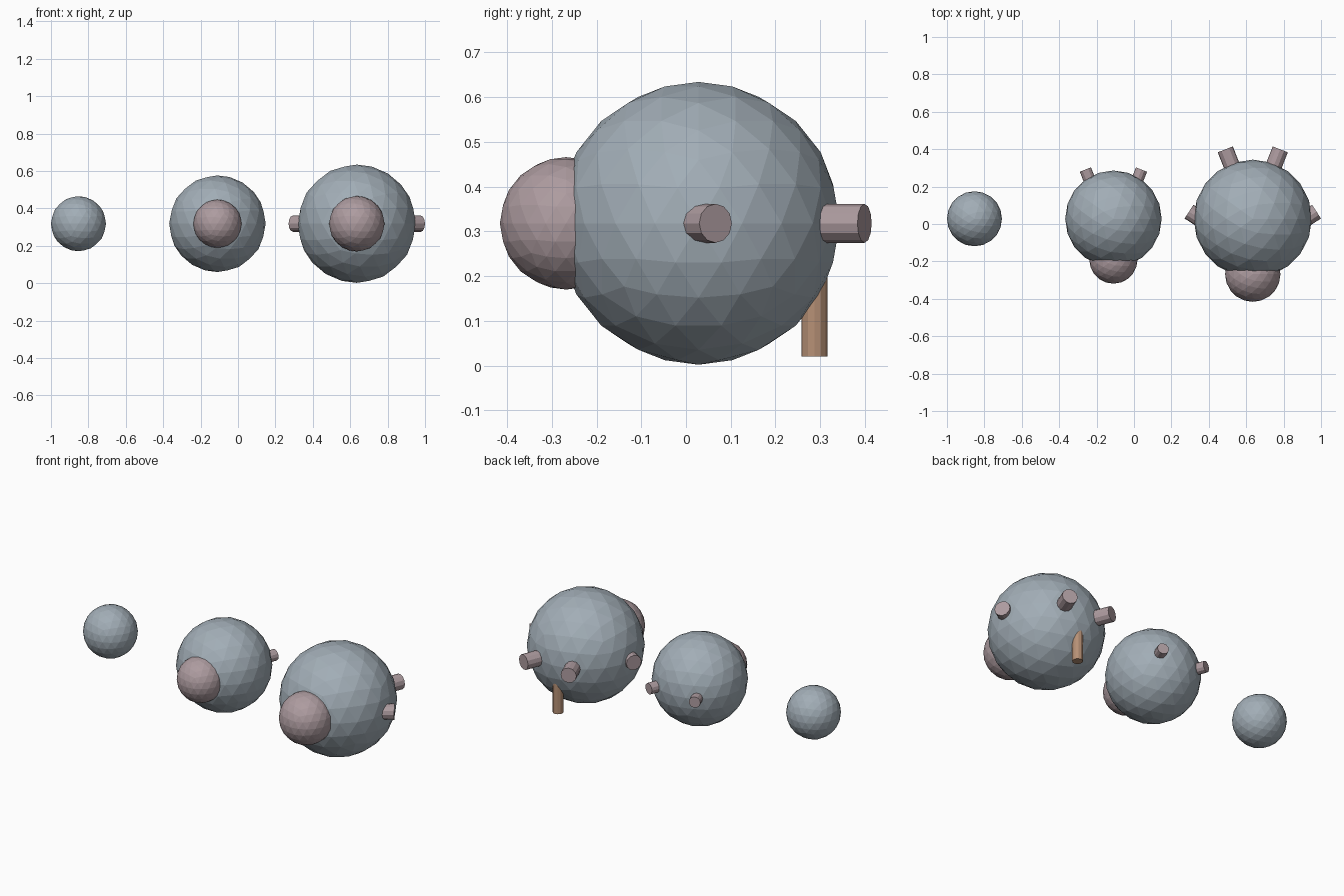
import bpy
from math import sin, cos, radians
from mathutils import Vector

if "Cube" in bpy.data.objects:
    bpy.data.objects.remove(bpy.data.objects["Cube"])


def material(name, rgb):
    m = bpy.data.materials.new(name)
    m.diffuse_color = (*rgb, 1)
    m.use_nodes = True
    m.node_tree.nodes["Principled BSDF"].inputs["Base Color"].default_value = m.diffuse_color
    return m


BLUE = material("slate", (0.36, 0.42, 0.47))
PINK = material("dusty_pink", (0.42, 0.33, 0.35))
TAN = material("tan", (0.47, 0.28, 0.18))
Y, Z = 0.028, 0.318


def ball(name, x, y, r, mat):
    bpy.ops.mesh.primitive_ico_sphere_add(subdivisions=3, radius=r, location=(x, y, Z))
    ob = bpy.context.object
    ob.name = name
    ob.data.materials.append(mat)


def rod(name, end, direction, r, length, mat):
    # cylinder whose outer cap is centred on end
    d = Vector(direction).normalized()
    bpy.ops.mesh.primitive_cylinder_add(vertices=12, radius=r, depth=length,
                                        location=Vector(end) - d * length / 2)
    ob = bpy.context.object
    ob.name = name
    ob.rotation_euler = d.to_track_quat('Z', 'Y').to_euler()
    ob.data.materials.append(mat)


def peg_pair(name, x, dx, y, angle, r, length):
    # mirrored pegs, angle measured from +y outwards
    a = radians(angle)
    for side, s in (("left", -1), ("right", 1)):
        rod(f"{name}_{side}", (x + s * dx, y, Z), (s * sin(a), cos(a), 0), r, length, PINK)


# three body balls
ball("small_ball", -0.853, Y, 0.147, BLUE)
ball("middle_ball", -0.11, Y, 0.258, BLUE)
ball("large_ball", 0.635, Y, 0.316, BLUE)

# front knobs
ball("middle_knob", -0.11, -0.19, 0.129, PINK)
ball("large_knob", 0.635, -0.268, 0.148, PINK)

# pegs
peg_pair("middle_back_peg", -0.11, 0.15, 0.291, 21.5, 0.032, 0.12)
peg_pair("large_back_peg", 0.635, 0.147, 0.399, 21.5, 0.0435, 0.16)
peg_pair("large_side_peg", 0.635, 0.341, 0.066, 57, 0.0435, 0.14)

# hanging rod at the back of the large ball
rod("hanging_rod", (0.635, 0.287, 0.02), (0, 0, -1), 0.029, 0.25, TAN)
